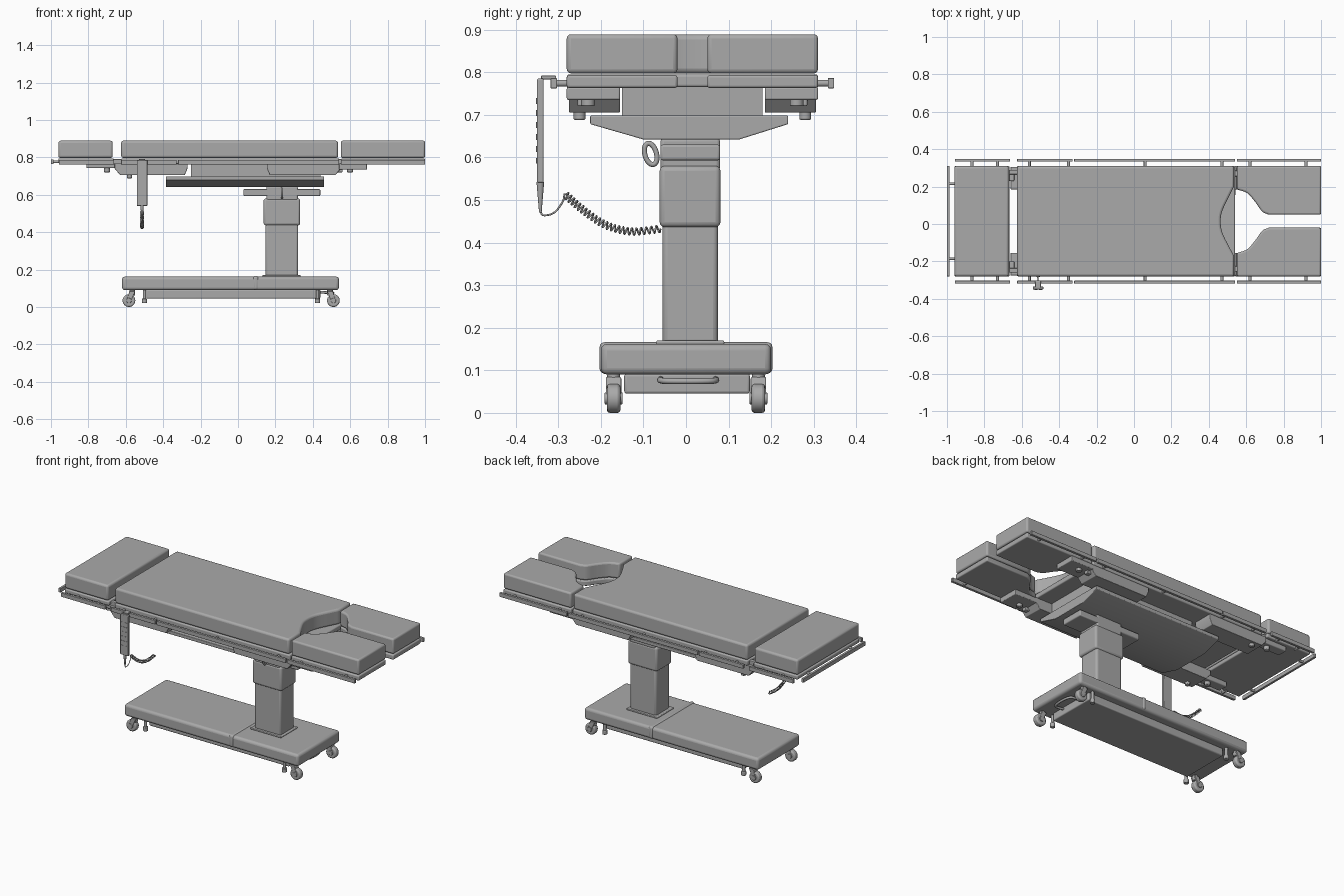
import bpy, bmesh, math
from mathutils import Vector

if "Cube" in bpy.data.objects:
    bpy.data.objects.remove(bpy.data.objects["Cube"])

grey = bpy.data.materials.new("soft grey")
grey.use_nodes = True
grey.diffuse_color = (0.4, 0.4, 0.4, 1)
grey.node_tree.nodes["Principled BSDF"].inputs["Base Color"].default_value = (0.4, 0.4, 0.4, 1)

CY = 0.015  # centre line of the table top


def finish(obj, bevel=0.0, segments=3):
    obj.data.materials.append(grey)
    if bevel:
        mod = obj.modifiers.new("soft edges", 'BEVEL')
        mod.width, mod.segments = bevel, segments
        mod.limit_method, mod.angle_limit = 'ANGLE', math.radians(40)
    bpy.ops.object.select_all(action='DESELECT')
    obj.select_set(True)
    bpy.context.view_layer.objects.active = obj
    bpy.ops.object.shade_smooth_by_angle(angle=math.radians(35))
    return obj


def extrude(name, outline, depth, bevel=0.0):
    """Extrude a 3D outline along a depth vector."""
    bm = bmesh.new()
    face = bm.faces.new([bm.verts.new(p) for p in outline])
    out = bmesh.ops.extrude_face_region(bm, geom=[face])
    moved = [v for v in out["geom"] if isinstance(v, bmesh.types.BMVert)]
    bmesh.ops.translate(bm, verts=moved, vec=depth)
    bmesh.ops.recalc_face_normals(bm, faces=bm.faces)
    mesh = bpy.data.meshes.new(name)
    bm.to_mesh(mesh)
    bm.free()
    obj = bpy.data.objects.new(name, mesh)
    bpy.context.collection.objects.link(obj)
    return finish(obj, bevel)


def slab(name, pts, z0, z1, bevel=0.0):
    return extrude(name, [(x, y, z0) for x, y in pts], (0, 0, z1 - z0), bevel)


def box(name, x, y, z, bevel=0.0):
    return slab(name, [(x[0], y[0]), (x[1], y[0]), (x[1], y[1]), (x[0], y[1])], z[0], z[1], bevel)


def rod(name, a, b, radius, bevel=0.0, tip=None, sides=20):
    a, b = Vector(a), Vector(b)
    bpy.ops.mesh.primitive_cone_add(vertices=sides, radius1=radius, radius2=radius if tip is None else tip,
                                    depth=(b - a).length, location=(a + b) / 2)
    obj = bpy.context.object
    obj.name = name
    obj.rotation_euler = (b - a).to_track_quat('Z', 'Y').to_euler()
    return finish(obj, bevel, 2)


def tube(name, pts, radius, cyclic=False, resolution=2):
    curve = bpy.data.curves.new(name, 'CURVE')
    curve.dimensions = '3D'
    curve.bevel_depth, curve.bevel_resolution = radius, resolution
    curve.use_fill_caps = True
    line = curve.splines.new('POLY')
    line.points.add(len(pts) - 1)
    for p, co in zip(line.points, pts):
        p.co = (*co, 1)
        p.radius = 1
    line.use_cyclic_u = cyclic
    line.use_smooth = True
    obj = bpy.data.objects.new(name, curve)
    bpy.context.collection.objects.link(obj)
    curve.materials.append(grey)
    return obj


def smooth_path(pts, steps=8):
    """Catmull-Rom interpolation through a few points."""
    v = [Vector(p) for p in pts]
    v = [2 * v[0] - v[1]] + v + [2 * v[-1] - v[-2]]
    out = []
    for a, b, c, d in zip(v, v[1:], v[2:], v[3:]):
        for i in range(steps):
            t = i / steps
            out.append(0.5 * (2 * b + (c - a) * t + (2 * a - 5 * b + 4 * c - d) * t * t
                              + (3 * b - a - 3 * c + d) * t ** 3))
    return out + [v[-2]]


# Base with strap, under tray and column collar
box("base", (-0.62, 0.54), (-0.2, 0.2), (0.09, 0.162), 0.015)
box("base_strap", (0.08, 0.11), (-0.203, 0.203), (0.092, 0.166), 0.012)
box("base_tray", (-0.49, 0.44), (-0.145, 0.15), (0.045, 0.092), 0.006)
box("column_collar", (0.13, 0.335), (-0.07, 0.09), (0.16, 0.17), 0.004)
tube("foot_pedal", smooth_path([(0.43, -0.06, 0.08), (0.5, -0.05, 0.075),
                                (0.5, 0.06, 0.075), (0.43, 0.07, 0.08)]), 0.007)

# Casters and levelling feet
for x, trail in ((-0.565, -0.018), (0.492, 0.018)):
    for s in (-1, 1):
        y, wx = s * 0.17, x + trail
        rod("caster_wheel", (wx, y - 0.016, 0.034), (wx, y + 0.016, 0.034), 0.034, 0.007, sides=28)
        rod("caster_hub", (wx, y - 0.021, 0.034), (wx, y + 0.021, 0.034), 0.014, 0.002)
        rod("caster_stem", (x, y, 0.06), (x, y, 0.092), 0.015, 0.003)
        extrude("caster_fork", [(x - 0.016, y - 0.018, 0.084), (x + 0.016, y - 0.018, 0.084),
                                (wx + 0.012, y - 0.018, 0.034), (wx - 0.012, y - 0.018, 0.034)],
                (0, 0.036, 0), 0.003)
for x in (-0.5, 0.425):
    for y in (-0.165, 0.165):
        rod("foot_stem", (x, y, 0.03), (x, y, 0.095), 0.009)
        rod("foot_pad", (x, y, 0.02), (x, y, 0.045), 0.014, 0.003)

# Telescopic column and head plate
box("column_inner", (0.147, 0.322), (-0.055, 0.075), (0.16, 0.46), 0.012)
box("column_sleeve", (0.137, 0.332), (-0.062, 0.081), (0.436, 0.58), 0.012)
box("column_neck", (0.152, 0.32), (-0.06, 0.08), (0.57, 0.645), 0.008)
box("column_plate", (0.03, 0.44), (-0.06, 0.08), (0.593, 0.63), 0.006)
ring = [(0.235, -0.083 + 0.014 * math.cos(a) - 0.005 * math.sin(a), 0.608 + 0.025 * math.sin(a))
        for a in (i * math.tau / 24 for i in range(24))]
tube("column_handle", ring, 0.006, True)

# Boat-shaped carriage under the table
hull = [(-0.225, 0.72), (-0.225, 0.678), (-0.1, 0.642), (0.125, 0.642), (0.24, 0.678), (0.24, 0.72)]
hull = [(y, min(z, 0.698)) for y, z in hull]
extrude("carriage_hull", [(-0.385, y, z) for y, z in hull], (0.845, 0, 0), 0.003)
box("carriage_upper", (-0.25, 0.44), (-0.15, 0.18), (0.69, 0.77))

# Table boards and cushions
scallop = smooth_path([(0.535, 0.2, 0), (0.505, 0.14, 0), (0.472, 0.07, 0), (0.463, CY, 0),
                       (0.472, -0.045, 0), (0.505, -0.115, 0), (0.535, -0.17, 0)], 5)
torso = [(-0.625, -0.28), (-0.625, 0.31), (0.535, 0.31)] + [p.xy for p in scallop] + [(0.535, -0.28)]
slab("torso_cushion", torso, 0.797, 0.889, 0.012)
box("torso_board", (-0.625, 0.54), (-0.28, 0.31), (0.765, 0.795), 0.006)
box("head_cushion", (-0.96, -0.67), (-0.28, 0.31), (0.797, 0.889), 0.012)
box("head_board", (-0.96, -0.665), (-0.28, 0.31), (0.77, 0.795), 0.006)

inner = smooth_path([(0.55, 0.17, 0), (0.605, 0.15, 0), (0.65, 0.1, 0), (0.685, 0.052, 0), (0.72, 0.035, 0)], 5)
for side, s in (("left_leg", 1), ("right_leg", -1)):
    pts = [p.xy for p in inner] + [(1.0, 0.035), (1.0, 0.295), (0.55, 0.295)]
    pts = [(x, CY + s * y) for x, y in pts]
    slab(side + "_cushion", pts, 0.797, 0.889, 0.01)
    slab(side + "_board", pts, 0.763, 0.793, 0.006)

# Fittings on both long sides
for s in (-1, 1):
    def across(a, b):
        return sorted((CY + s * a, CY + s * b))

    # Tapered side housings below the board
    for x0, x1, cut0, cut1 in ((-0.66, -0.27, 0.03, 0.015), (0.155, 0.55, 0.015, 0.03)):
        y0, y1 = across(0.17, 0.29)
        extrude("side_housing", [(x0, y0, 0.767), (x1, y0, 0.767), (x1, y0, 0.74), (x1 - cut1, y0, 0.705),
                                 (x0 + cut0, y0, 0.705), (x0, y0, 0.74)], (0, y1 - y0, 0), 0.003)
    # Leg and head support brackets with hinges
    box("leg_bracket", (0.54, 0.69), across(0.17, 0.295), (0.735, 0.765), 0.004)
    box("leg_hinge", (0.525, 0.56), across(0.24, 0.27), (0.72, 0.79), 0.004)
    box("head_bracket", (-0.81, -0.64), across(0.215, 0.275), (0.742, 0.772), 0.005)
    box("head_hinge", (-0.68, -0.61), across(0.25, 0.275), (0.75, 0.79), 0.004)
    for x in (-0.7, 0.6):
        rod("bracket_knob", (x, CY + s * 0.245, 0.72), (x, CY + s * 0.245, 0.75), 0.016, 0.003)
    rod("lock_knob", (-0.58, CY + s * 0.265, 0.688), (-0.58, CY + s * 0.265, 0.71), 0.014, 0.003)

    # Accessory rails on pegs
    for x0, x1, pegs in ((-0.957, -0.663, (-0.866, -0.73)), (-0.625, -0.328, (-0.56, -0.35)),
                         (-0.32, 0.54, (0.06, 0.47)), (0.55, 1.0, (0.62, 0.92))):
        box("side_rail", (x0, x1), across(0.318, 0.333), (0.762, 0.786), 0.002)
        for x in pegs:
            rod("rail_peg", (x, CY + s * 0.28, 0.774), (x, CY + s * 0.325, 0.774), 0.008)
    rod("end_rail_peg", (-0.99, CY + s * 0.2, 0.776), (-0.95, CY + s * 0.2, 0.776), 0.007)
box("end_rail", (-1.0, -0.986), (-0.28, 0.31), (0.764, 0.788), 0.002)

# Hand control hanging from the front rail
HX = -0.513
box("hand_control", (HX - 0.028, HX + 0.028), (-0.35, -0.334), (0.54, 0.785), 0.004)
for i in range(6):
    z = 0.585 + i * 0.028
    for dx in (-0.012, 0.012):
        box("control_button", (HX + dx - 0.008, HX + dx + 0.008), (-0.352, -0.345), (z, z + 0.014))
box("control_hook", (HX - 0.015, HX + 0.015), (-0.34, -0.305), (0.783, 0.792), 0.002)
rod("cord_sleeve", (HX, -0.342, 0.47), (HX, -0.342, 0.542), 0.003, tip=0.009)
tube("cord_lead", smooth_path([(HX, -0.342, 0.475), (HX, -0.335, 0.464), (HX, -0.31, 0.47),
                               (HX, -0.29, 0.495), (HX, -0.285, 0.515)]), 0.0022)

# Coiled part of the cord
path = smooth_path([(HX, -0.283, 0.512), (HX, -0.24, 0.475), (HX, -0.19, 0.442),
                    (HX, -0.13, 0.426), (HX, -0.06, 0.432)], 72)
coil = []
for i, p in enumerate(path):
    d = (path[min(i + 1, len(path) - 1)] - path[max(i - 1, 0)]).normalized()
    a = math.tau * i / 12
    coil.append(p + 0.008 * (Vector((1, 0, 0)) * math.cos(a) + Vector((0, -d.z, d.y)) * math.sin(a)))
tube("coiled_cord", coil, 0.0022, resolution=1)
